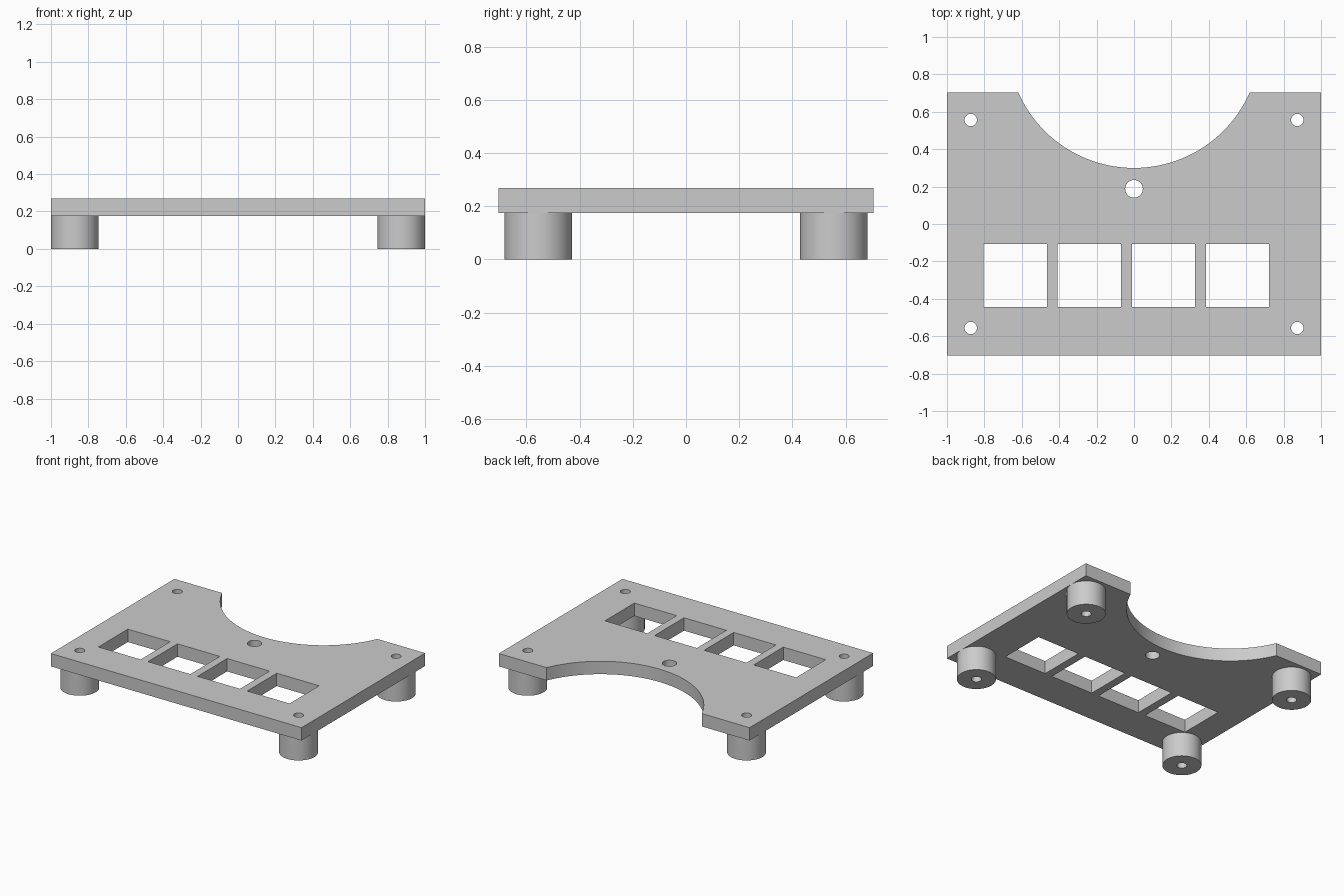
import bpy
import bmesh
from math import sin, cos, pi, asin, radians

cube = bpy.data.objects.get("Cube")
if cube:
    bpy.data.objects.remove(cube, do_unlink=True)

HALF_X, HALF_Y = 1.0, 0.704
PLATE_BOTTOM, PLATE_TOP = 0.175, 0.268
POST_X, POST_Y, POST_R, SCREW_R = 0.873, 0.556, 0.127, 0.033

grey = bpy.data.materials.new("plain grey")
grey.use_nodes = True
colour = (0.6, 0.6, 0.6, 1)
grey.diffuse_color = colour
grey.node_tree.nodes["Principled BSDF"].inputs["Base Color"].default_value = colour


def circle(x, y, r, n=64):
    return [(x + r * cos(2 * pi * i / n), y + r * sin(2 * pi * i / n)) for i in range(n)]


def rectangle(x, y, w, h):
    return [(x + sx * w / 2, y + sy * h / 2) for sx, sy in ((-1, -1), (1, -1), (1, 1), (-1, 1))]


def extruded(name, loops, z0, z1):
    """Solid from an outline and its holes, running from z0 to z1."""
    curve = bpy.data.curves.new(name, "CURVE")
    curve.dimensions = "2D"
    curve.fill_mode = "BOTH"
    curve.extrude = (z1 - z0) / 2
    for loop in loops:
        spline = curve.splines.new("POLY")
        spline.points.add(len(loop) - 1)
        for point, (x, y) in zip(spline.points, loop):
            point.co = (x, y, 0, 1)
        spline.use_cyclic_u = True
    obj = bpy.data.objects.new(name, curve)
    bpy.context.collection.objects.link(obj)
    bpy.ops.object.select_all(action="DESELECT")
    obj.select_set(True)
    bpy.context.view_layer.objects.active = obj
    bpy.ops.object.convert(target="MESH")
    obj = bpy.context.object
    # weld caps to walls and face everything outward
    bm = bmesh.new()
    bm.from_mesh(obj.data)
    bmesh.ops.remove_doubles(bm, verts=bm.verts, dist=1e-5)
    bmesh.ops.translate(bm, verts=bm.verts, vec=(0, 0, (z0 + z1) / 2))
    bmesh.ops.recalc_face_normals(bm, faces=bm.faces)
    bm.to_mesh(obj.data)
    bm.free()
    obj.data.materials.clear()
    obj.data.materials.append(grey)
    bpy.ops.object.shade_smooth_by_angle(angle=radians(30))
    return obj


corners = {
    "front_right": (-POST_X, -POST_Y),
    "front_left": (POST_X, -POST_Y),
    "back_right": (-POST_X, POST_Y),
    "back_left": (POST_X, POST_Y),
}

# Plate outline with the round bite out of its back edge
bite_r, bite_half = 0.676, 0.619
bite_y = HALF_Y + (bite_r**2 - bite_half**2) ** 0.5
sweep, steps = asin(bite_half / bite_r), 48
angles = [sweep * (1 - 2 * i / steps) for i in range(steps + 1)]
bite = [(bite_r * sin(a), bite_y - bite_r * cos(a)) for a in angles]
outline = [(-HALF_X, -HALF_Y), (HALF_X, -HALF_Y), (HALF_X, HALF_Y)] + bite + [(-HALF_X, HALF_Y)]

# Square windows, screw holes and the centre hole
holes = [rectangle(-0.635 + 0.396 * i, -0.275, 0.338, 0.336) for i in range(4)]
holes += [circle(x, y, SCREW_R) for x, y in corners.values()]
holes.append(circle(0, 0.188, 0.047))
extruded("plate", [outline] + holes, PLATE_BOTTOM, PLATE_TOP)

# Hollow standoff under each corner
for corner, (x, y) in corners.items():
    extruded(corner + "_standoff", [circle(x, y, POST_R), circle(x, y, SCREW_R)], 0, PLATE_BOTTOM)
